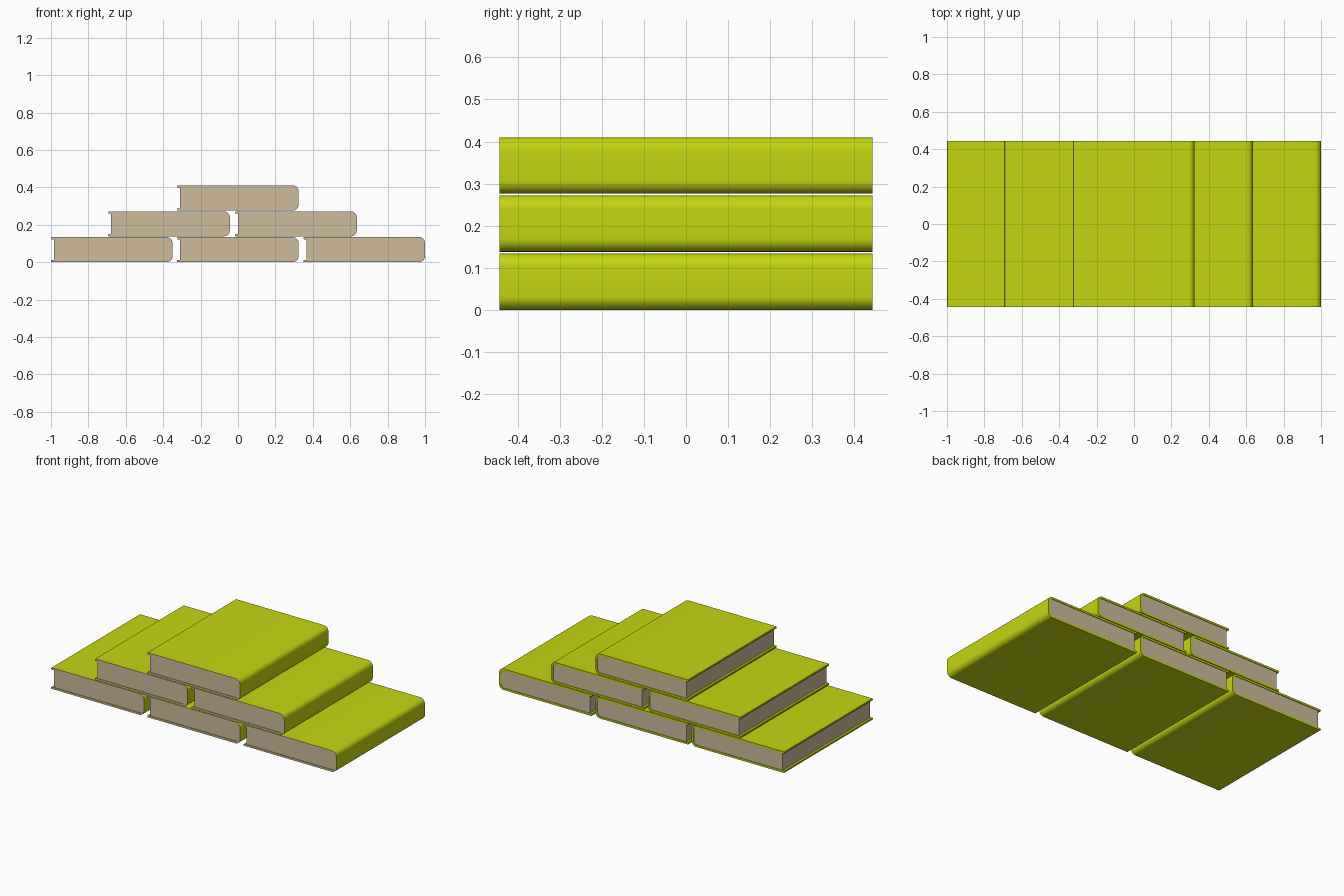
import bpy, bmesh, math

if "Cube" in bpy.data.objects:
    bpy.data.objects.remove(bpy.data.objects["Cube"])

W, H, D, T, R = 0.65, 0.134, 0.443, 0.012, 0.032   # book width, height, half depth, cover thickness, spine radius


def material(name, rgb):
    m = bpy.data.materials.new(name)
    m.diffuse_color = (*rgb, 1)
    m.use_nodes = True
    m.node_tree.nodes["Principled BSDF"].inputs["Base Color"].default_value = m.diffuse_color
    return m


green = material("lime cover", (0.56, 0.67, 0.005))
paper = material("beige paper", (0.62, 0.50, 0.33))


def rounded_end(x, z0, z1, r, n=8):
    """Points from the lower to the upper corner of a rounded right-hand end."""
    pts = []
    for cz, a0 in ((z0 + r, -90), (z1 - r, 0)):
        for i in range(n + 1):
            a = math.radians(a0 + 90 * i / n)
            pts.append((x - r + r * math.cos(a), cz + r * math.sin(a)))
    return pts


def extrude_profile(name, pts, half, mats, loc, front_mat=0):
    bm = bmesh.new()
    face = bm.faces.new([bm.verts.new((x, -half, z)) for x, z in pts])
    res = bmesh.ops.extrude_face_region(bm, geom=[face], use_keep_orig=True)
    for v in [g for g in res["geom"] if isinstance(g, bmesh.types.BMVert)]:
        v.co.y = half
    bmesh.ops.recalc_face_normals(bm, faces=bm.faces)
    for f in bm.faces:
        f.smooth = True
        if f.normal.y < -0.9:
            f.material_index = front_mat
    for e in bm.edges:
        if len(e.link_faces) == 2 and e.calc_face_angle(0) > math.radians(30):
            e.smooth = False
    me = bpy.data.meshes.new(name)
    bm.to_mesh(me)
    bm.free()
    for m in mats:
        me.materials.append(m)
    ob = bpy.data.objects.new(name, me)
    ob.location = loc
    bpy.context.collection.objects.link(ob)


# C-shaped cover wrapping round the spine, open on the left
outer = rounded_end(W, 0, H, R)
inner = rounded_end(W - T, T, H - T, R - T)
b = 0.003   # softened cover tips
cover = [(b, 0)] + outer + [(b, H), (0, H - b), (0, H - T + b), (b, H - T)]
cover += inner[::-1] + [(b, T), (0, T - b), (0, b)]

# page block fitting inside the cover
e = 0.0008
pages = [(0.016, T - e)] + rounded_end(W - T + e, T - e, H - T + e, R - T) + [(0.016, H - T + e)]

# pyramid of six books
rows = [(0.0, (-1.0, -0.326, 0.35)), (0.138, (-0.694, -0.015)), (0.276, (-0.326,))]
count = 0
for z, xs in rows:
    for x in xs:
        count += 1
        extrude_profile(f"book_cover_{count}", cover, D, [green, paper], (x, 0, z), 1)
        extrude_profile(f"book_pages_{count}", pages, D - 0.004, [paper], (x, 0, z))
